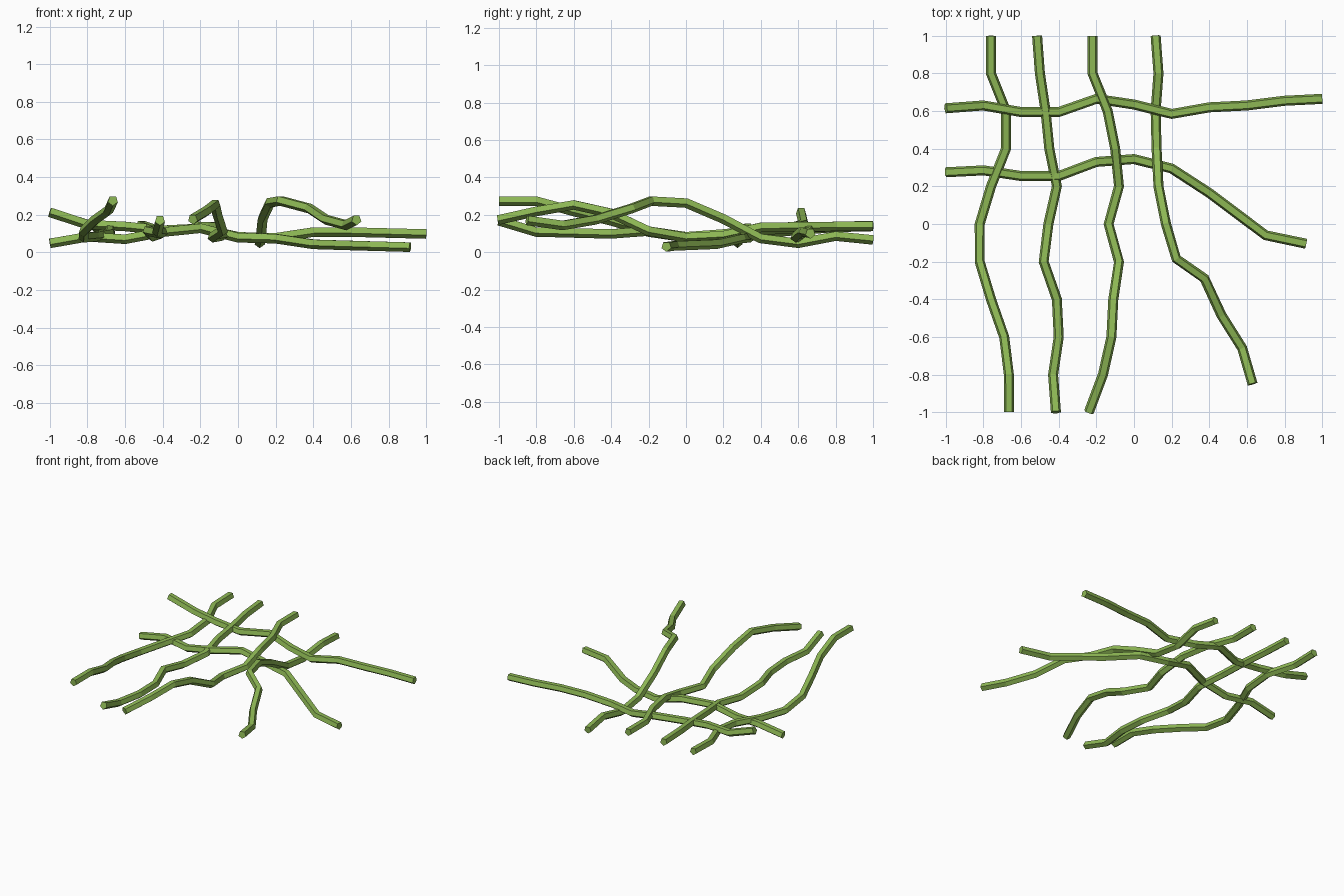
import bpy, bmesh, math
from mathutils import Vector

if "Cube" in bpy.data.objects:
    bpy.data.objects.remove(bpy.data.objects["Cube"])

R, SIDES = 0.028, 5
UP = Vector((0, 0, 1))

mat = bpy.data.materials.new("stem_green")
mat.diffuse_color = (0.27, 0.48, 0.09, 1)
mat.use_nodes = True
mat.node_tree.nodes["Principled BSDF"].inputs["Base Color"].default_value = mat.diffuse_color


def strand(name, pts):
    """Sweep a flat-topped pentagon along a path, with capped ends."""
    pts = [Vector(p) for p in pts]
    bm = bmesh.new()
    rings = []
    for i, p in enumerate(pts):
        a, b = pts[max(i - 1, 0)], pts[min(i + 1, len(pts) - 1)]
        t = (b - a).normalized()
        side = t.cross(UP).normalized()
        top = side.cross(t)
        ring = []
        for k in range(SIDES):
            ang = math.radians(54) + math.tau * k / SIDES
            ring.append(bm.verts.new(p + R * (side * math.cos(ang) + top * math.sin(ang))))
        rings.append(ring)
    for r0, r1 in zip(rings, rings[1:]):
        for k in range(SIDES):
            n = (k + 1) % SIDES
            bm.faces.new((r0[k], r0[n], r1[n], r1[k]))
    bm.faces.new(rings[0])
    bm.faces.new(rings[-1])
    bmesh.ops.recalc_face_normals(bm, faces=bm.faces)
    me = bpy.data.meshes.new(name)
    bm.to_mesh(me)
    bm.free()
    me.materials.append(mat)
    bpy.context.collection.objects.link(bpy.data.objects.new(name, me))


def lengthwise(xs, zs):
    """Points at even steps from back to front."""
    return [(x, 1 - 0.2 * i, z) for i, (x, z) in enumerate(zip(xs, zs))]


def crosswise(ys, zs):
    """Points at even steps from left to right."""
    return [(-1 + 0.2 * i, y, z) for i, (y, z) in enumerate(zip(ys, zs))]


# Stems running front to back
strand("left_stem", lengthwise(
    [-.76, -.76, -.68, -.68, -.76, -.82, -.82, -.76, -.69, -.665, -.665],
    [.14, .135, .12, .10, .085, .08, .11, .17, .22, .275, .275]))
strand("middle_left_stem", lengthwise(
    [-.515, -.50, -.47, -.45, -.41, -.455, -.48, -.41, -.40, -.43, -.415],
    [.145, .14, .13, .12, .10, .085, .115, .10, .105, .11, .17]))
strand("middle_right_stem", lengthwise(
    [-.22, -.22, -.14, -.10, -.08, -.135, -.08, -.11, -.12, -.165, -.24],
    [.14, .14, .138, .135, .09, .08, .115, .21, .255, .22, .175]))
strand("right_stem", lengthwise(
    [.115, .13, .115, .12, .13, .17], [.068, .088, .05, .075, .18, .265])
    + [(.225, -.185, .275), (.375, -.29, .235), (.465, -.485, .175),
       (.575, -.66, .145), (.63, -.85, .172)])

# Stems running left to right
strand("back_cross_stem", crosswise(
    [.615, .63, .595, .595, .665, .635, .585, .62, .63, .655, .665],
    [.215, .15, .14, .12, .13, .085, .08, .11, .11, .105, .10]))
strand("front_cross_stem", crosswise(
    [.275, .285, .255, .255, .33, .345, .295, .165],
    [.05, .085, .072, .11, .13, .08, .075, .045])
    + [(.56, .045, .04), (.70, -.06, .036), (.915, -.105, .03)])
